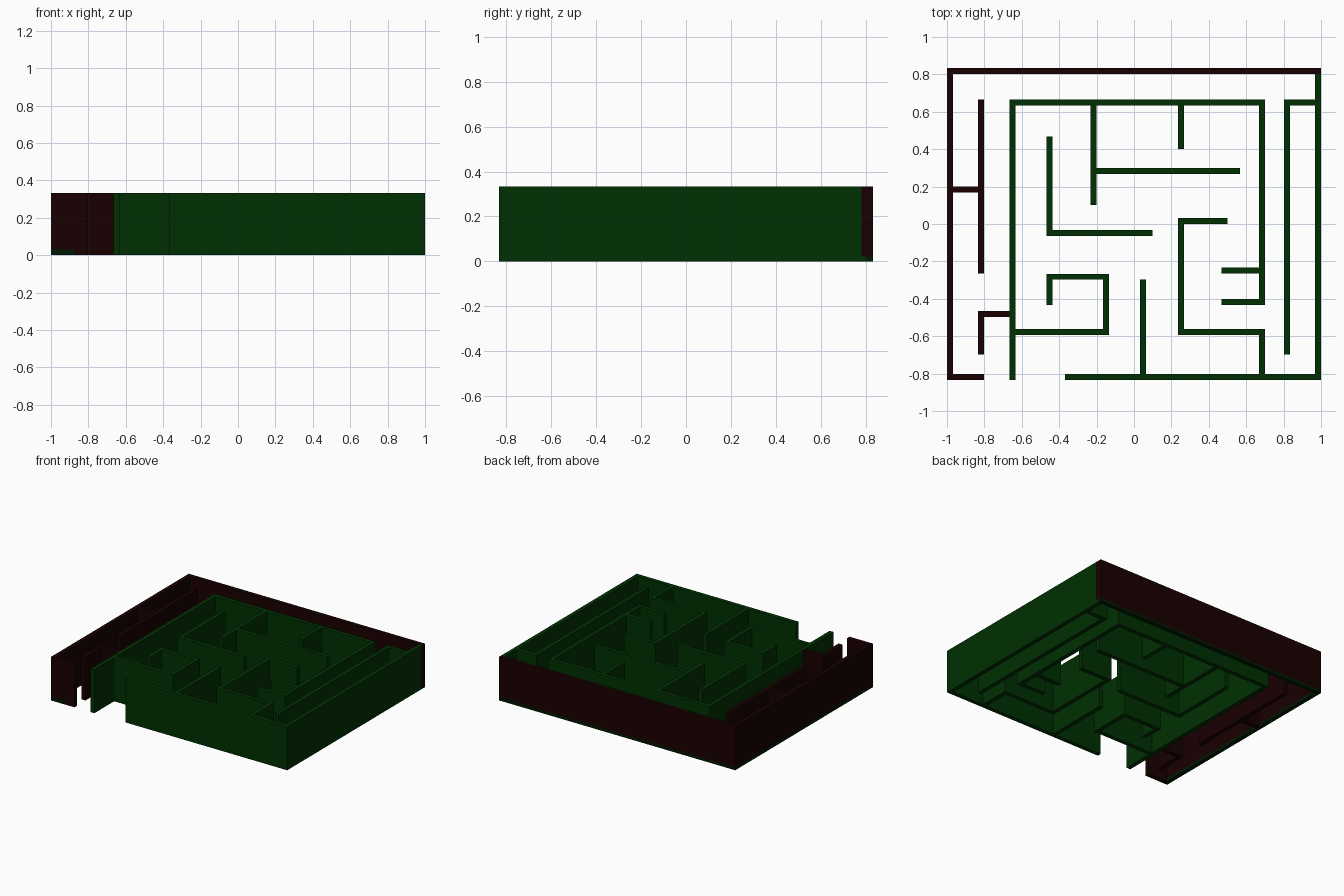
import bpy, bmesh

if "Cube" in bpy.data.objects:
    bpy.data.objects.remove(bpy.data.objects["Cube"])

T = 0.032      # wall thickness
H = 0.333      # wall height
Y = 0.833      # half depth
STRIP = 0.022  # height of the dark footing under the red outer walls


def material(name, rgb):
    m = bpy.data.materials.new(name)
    m.diffuse_color = (*rgb, 1.0)
    m.use_nodes = True
    m.node_tree.nodes["Principled BSDF"].inputs["Base Color"].default_value = m.diffuse_color
    return m


green = material("hedge green", (0.0, 0.030, 0.0004))
red = material("dark maroon", (0.0095, 0.0, 0.0))
dark = material("deep shade green", (0.0, 0.010, 0.0))


def walls(name, mat, boxes, z0=0.0, z1=H):
    """One object made of upright boxes given as (x0, x1, y0, y1)."""
    bm = bmesh.new()
    for x0, x1, y0, y1 in boxes:
        vs = bmesh.ops.create_cube(bm, size=1.0)["verts"]
        for v in vs:
            v.co.x = x1 if v.co.x > 0 else x0
            v.co.y = y1 if v.co.y > 0 else y0
            v.co.z = z1 if v.co.z > 0 else z0
    me = bpy.data.meshes.new(name)
    bm.to_mesh(me)
    bm.free()
    me.materials.append(mat)
    ob = bpy.data.objects.new(name, me)
    bpy.context.collection.objects.link(ob)
    return ob


def hor(x0, x1, top):
    """Wall along x, given its upper (back) edge."""
    return (x0, x1, top - T, top)


def ver(left, y0, y1):
    """Wall along y, given its left edge."""
    return (left, left + T, y0, y1)


# Red outer walls: back, left, short front piece
outer_red = [hor(-1, 1, Y), ver(-1, -Y, Y - T)]
walls("outer_wall_red", red, outer_red, STRIP, H)
walls("outer_wall_footing", dark, outer_red, 0, STRIP)
walls("front_left_wall", red, [hor(-1 + T, -0.802, -Y + T)])
walls("front_left_footing", dark, [(-1, -0.877, -Y - 0.0005, -Y)], 0, 0.03)

# Red inner walls on the left
walls("inner_wall_red", red, [
    ver(-0.835, -0.265, 0.666),
    hor(-1 + T, -0.835, 0.200),
    ver(-0.835, -0.697, -0.466),
    hor(-0.835 + T, -0.665, -0.466),
])

# Green outer walls: right and front
walls("outer_wall_green", green, [
    ver(1 - T, -Y, Y - T),
    hor(-0.37, 1 - T, -Y + T),
])
walls("back_corner_plate", red, [(1.0, 1.0005, 0.782, Y)], STRIP, H)

# Enclosure around the inner maze
walls("inner_enclosure", green, [
    ver(-0.665, -Y, 0.666),
    hor(-0.665 + T, 0.70, 0.666),
    ver(0.668, -0.432, 0.666 - T),
    hor(0.468, 0.668, -0.233),
    hor(0.468, 0.668, -0.400),
])

# Long corridor on the right
walls("right_corridor", green, [
    ver(0.801, -0.697, 0.666),
    hor(0.801 + T, 1 - T, 0.666),
])

# Upper inner partitions
walls("upper_partitions", green, [
    ver(-0.232, 0.102, 0.666 - T),
    hor(-0.20, 0.566, 0.300),
    ver(0.234, 0.402, 0.666 - T),
    ver(-0.467, -0.065, 0.468),
    hor(-0.435, 0.098, -0.033),
])

# Lower inner partitions
walls("lower_partitions", green, [
    ver(0.234, -0.594, 0.033),
    hor(0.266, 0.50, 0.033),
    hor(0.266, 0.70, -0.562),
    ver(0.668, -Y + T, -0.594),
    ver(0.031, -Y + T, -0.298),
    hor(-0.467, -0.135, -0.266),
    ver(-0.467, -0.432, -0.298),
    ver(-0.167, -0.594, -0.298),
    hor(-0.665 + T, -0.167, -0.562),
])
